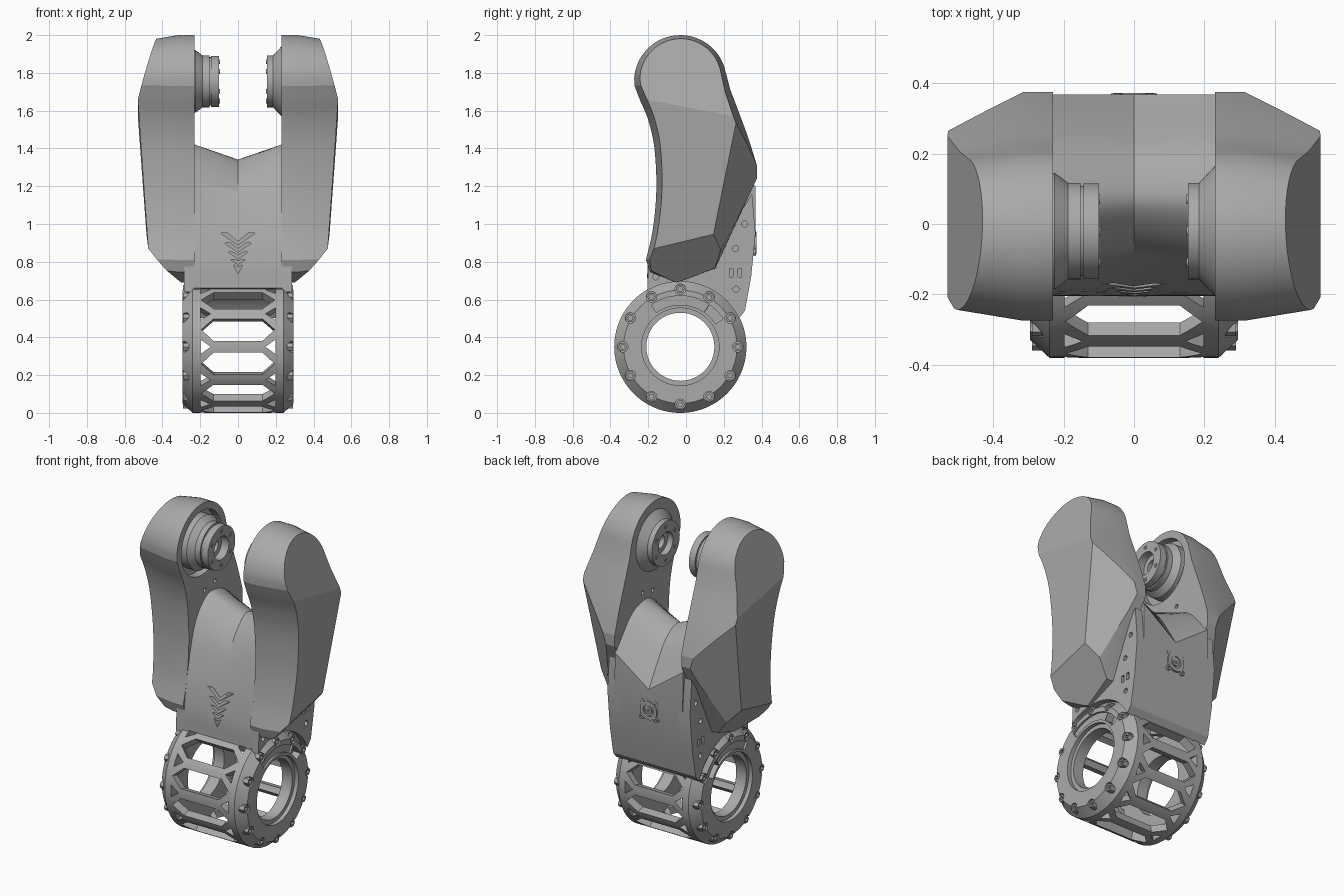
import bpy, bmesh
from math import sin, cos, pi, radians
from mathutils import Vector

if "Cube" in bpy.data.objects:
    bpy.data.objects.remove(bpy.data.objects["Cube"], do_unlink=True)

grey = bpy.data.materials.new("satin grey")
grey.use_nodes = True
colour = (0.4, 0.4, 0.4, 1)
grey.diffuse_color = colour
grey.node_tree.nodes["Principled BSDF"].inputs["Base Color"].default_value = colour

RING_Y, RING_Z = -0.03, 0.35
HUB_Y, HUB_Z = -0.03, 1.755


def finish(bm, name, angle=25):
    bmesh.ops.recalc_face_normals(bm, faces=bm.faces)
    mesh = bpy.data.meshes.new(name)
    bm.to_mesh(mesh)
    bm.free()
    mesh.materials.append(grey)
    ob = bpy.data.objects.new(name, mesh)
    bpy.context.collection.objects.link(ob)
    if angle:
        shade(ob, angle)
    return ob


def shade(ob, angle):
    bpy.ops.object.select_all(action='DESELECT')
    ob.select_set(True)
    bpy.context.view_layer.objects.active = ob
    bpy.ops.object.shade_smooth_by_angle(angle=radians(angle))


def cut(ob, cutter_bm, angle=25):
    cutter = finish(cutter_bm, "cutter", 0)
    cutter.hide_render = True
    mod = ob.modifiers.new("cut", 'BOOLEAN')
    mod.object, mod.operation, mod.solver = cutter, 'DIFFERENCE', 'EXACT'
    bpy.context.view_layer.objects.active = ob
    bpy.ops.object.modifier_apply(modifier=mod.name)
    bpy.data.objects.remove(cutter, do_unlink=True)
    shade(ob, angle)


def loft(bm, sections):
    """Skin a list of closed 3D sections and cap both ends."""
    rows = [[bm.verts.new(p) for p in s] for s in sections]
    n = len(rows[0])
    for a, b in zip(rows, rows[1:]):
        for i in range(n):
            bm.faces.new((a[i], a[(i + 1) % n], b[(i + 1) % n], b[i]))
    bm.faces.new(rows[0])
    bm.faces.new(rows[-1])


def prism(bm, pts, vec):
    loft(bm, [pts, [Vector(p) + Vector(vec) for p in pts]])


def lathe(bm, profile, y, z, seg=72):
    """Turn a closed (x, radius) profile about an axis along x."""
    rows = []
    for k in range(seg):
        a = 2 * pi * k / seg
        rows.append([bm.verts.new((x, y + r * cos(a), z + r * sin(a))) for x, r in profile])
    n = len(profile)
    for k in range(seg):
        a, b = rows[k], rows[(k + 1) % seg]
        for i in range(n):
            bm.faces.new((a[i], a[(i + 1) % n], b[(i + 1) % n], b[i]))


def circle(y, z, r, start=0, end=345, n=24):
    angles = [radians(start + (end - start) * i / (n - 1)) for i in range(n)]
    return [(y + r * cos(a), z + r * sin(a)) for a in angles]


def at_x(pts, x):
    return [(x, y, z) for y, z in pts]


def curve(points, n=6):
    """Smooth path through 2D points."""
    p = [Vector(q) for q in points]
    p = [2 * p[0] - p[1]] + p + [2 * p[-1] - p[-2]]
    out = []
    for a, b, c, d in zip(p, p[1:], p[2:], p[3:]):
        for i in range(n):
            t = i / n
            out.append(0.5 * (2 * b + (c - a) * t + (2 * a - 5 * b + 4 * c - d) * t**2
                              + (3 * b - a - 3 * c + d) * t**3))
    return [tuple(q) for q in out] + [tuple(points[-1])]


def inset(pts, d):
    """Move a counter-clockwise outline inwards."""
    out = []
    for i, p in enumerate(pts):
        a, b = Vector(pts[i - 1]), Vector(pts[(i + 1) % len(pts)])
        t = (b - a).normalized()
        out.append((p[0] - t.y * d, p[1] + t.x * d))
    return out


# Ring housing with window cage
bm = bmesh.new()
half = [(0.24, 0.35), (0.295, 0.30), (0.295, 0.205), (0.27, 0.205), (0.27, 0.18), (0.2, 0.18), (0.2, 0.3)]
lathe(bm, half + [(-x, r) for x, r in reversed(half)], RING_Y, RING_Z, 96)
ring = finish(bm, "ring_housing")


def radial(bm, shape, angle):
    a = radians(angle)
    out, side = Vector((0, cos(a), sin(a))), Vector((0, -sin(a), cos(a)))
    base = Vector((0, RING_Y, RING_Z)) + out * 0.25
    prism(bm, [base + Vector((x, 0, 0)) + side * t for x, t in shape], out * 0.15)


bm = bmesh.new()
window = [(0.195, 0), (0.13, 0.06), (-0.13, 0.06), (-0.195, 0), (-0.13, -0.06), (0.13, -0.06)]
for k in range(12):
    radial(bm, window, 15 + 30 * k)
    for s in (-1, 1):
        radial(bm, [(s * 0.145, 0), (s * 0.198, 0.038), (s * 0.198, -0.038)], 30 * k)
cut(ring, bm)

# Bolt pockets and the curved recess on each ring face
bolts = circle(RING_Y, RING_Z, 0.305, 0, 330, 12)
bm = bmesh.new()
for s in (-1, 1):
    for y, z in bolts:
        prism(bm, at_x(circle(y, z, 0.028, n=16, end=337.5), s * 0.245), (s * 0.1, 0, 0))
    for start, end, x in ((56, 125, 0.283), (33, 55, 0.245)):
        sector = circle(RING_Y, RING_Z, 0.27, start, end, 12) + circle(RING_Y, RING_Z, 0.222, end, start, 12)
        prism(bm, at_x(sector, s * x), (s * 0.1, 0, 0))
cut(ring, bm)
bm = bmesh.new()
for s in (-1, 1):
    for y, z in bolts:
        lathe(bm, [(s * 0.24, 0.024), (s * 0.29, 0.024), (s * 0.29, 0.013), (s * 0.24, 0.013)], y, z, 6)
finish(bm, "ring_bolts")

# Central body: domed top with a V crease
lower = [(0.368, 0.95), (0.345, 0.72), (0.312, 0.54)] + circle(RING_Y, RING_Z, 0.345, 26, 118, 16)
side = curve([(-0.205, 0.66), (-0.2, 0.8), (-0.17, 1.0), (-0.1, 1.27), (0, 1.4), (0.1, 1.42),
              (0.22, 1.37), (0.367, 1.2)]) + lower
middle = curve([(-0.205, 0.66), (-0.2, 0.8), (-0.15, 1.0), (-0.07, 1.18), (0.02, 1.3), (0.1, 1.34),
                (0.22, 1.26), (0.367, 1.03)]) + lower
bm = bmesh.new()
loft(bm, [at_x(side, -0.235), at_x(middle, 0), at_x(side, 0.235)])
body = finish(bm, "body")

# Chevron vents
bm = bmesh.new()
for w, z in ((0.092, 0.888), (0.072, 0.85), (0.054, 0.815), (0.04, 0.785)):
    rise = w * 0.7
    v = [(-w, z + rise), (0, z), (w, z + rise), (w * 0.6, z + rise), (0, z + 0.02), (-w * 0.6, z + rise)]
    prism(bm, [(x, -0.3, q) for x, q in v], (0, 0.2, 0))
prism(bm, [(-0.025, -0.3, 0.785), (0, -0.3, 0.735), (0.025, -0.3, 0.785), (0, -0.3, 0.772)], (0, 0.2, 0))
cut(body, bm)

# Body cheeks with screw holes and slots
outline = [(-0.205, 0.64), (-0.2, 0.785), (0.1, 0.8), (0.25, 1.0), (0.35, 1.16)] + lower
for s, label in ((1, "left"), (-1, "right")):
    bm = bmesh.new()
    prism(bm, at_x(outline, s * 0.2), (s * 0.085, 0, 0))
    cheek = finish(bm, label + "_cheek")
    bm = bmesh.new()
    for y, z in ((0.31, 1.0), (0.262, 0.87), (0.265, 0.655), (-0.16, 0.72)):
        prism(bm, at_x(circle(y, z, 0.016, n=16, end=337.5), s * 0.25), (s * 0.1, 0, 0))
    for y in (0.24, 0.285):
        slot = [(y - 0.01, 0.72), (y + 0.01, 0.72), (y + 0.01, 0.765), (y - 0.01, 0.765)]
        prism(bm, at_x(slot, s * 0.25), (s * 0.1, 0, 0))
    cut(cheek, bm)

# Round port on the back
bm = bmesh.new()
lathe(bm, [(-0.02, 0.058), (0.008, 0.058), (0.008, 0.036), (-0.02, 0.036)], 0, 0, 32)
lathe(bm, [(-0.02, 0.022), (0.006, 0.022), (0.006, 0.008), (-0.02, 0.008)], 0, 0, 24)
for k in range(4):
    y, z = 0.07 * cos(pi / 4 + k * pi / 2), 0.07 * sin(pi / 4 + k * pi / 2)
    lathe(bm, [(-0.02, 0.016), (0.006, 0.016), (0.006, 0.007), (-0.02, 0.007)], y, z, 16)
port = finish(bm, "back_port")
port.location = (0, 0.364, 0.9)
port.rotation_euler = (0, 0, pi / 2)

# Arm covers: tapered extrusion trimmed by flat facets
shape = circle(HUB_Y, HUB_Z, 0.245, 12, 176, 32)
shape += curve([(-0.272, 1.73), (-0.245, 1.66), (-0.2, 1.55), (-0.167, 1.4), (-0.157, 1.18),
                (-0.176, 0.97), (-0.212, 0.81)])
shape += [(-0.19, 0.745), (-0.05, 0.69), (0.155, 0.765), (0.375, 1.24)]
shape += curve([(0.375, 1.31), (0.335, 1.44), (0.288, 1.57), (0.235, 1.71)], 3)
ridge_front, ridge_back = (0.53, -0.21, 1.66), (0.53, 0.28, 1.565)
facets = [
    (ridge_front, ridge_back, (0.43, -0.03, 1.985)),
    (ridge_front, ridge_back, (0.475, -0.17, 0.87)),
    ((0.475, -0.17, 0.87), (0.48, 0.145, 0.94), (0.3, -0.05, 0.69)),
    ((0.52, 0.28, 1.57), (0.48, 0.145, 0.93), (0.31, 0.375, 1.3)),
]
for s, label in ((1, "left"), (-1, "right")):
    bm = bmesh.new()
    loft(bm, [at_x(shape, 0.23), at_x(shape, 0.315), at_x(inset(shape, 0.04), 0.56)])
    bmesh.ops.recalc_face_normals(bm, faces=bm.faces)
    for a, b, c in facets:
        a, b, c = Vector(a), Vector(b), Vector(c)
        normal = (b - a).cross(c - a).normalized()
        if normal.dot(Vector((0.24, 0, 1.2)) - a) > 0:
            normal.negate()
        bmesh.ops.bisect_plane(bm, geom=bm.verts[:] + bm.edges[:] + bm.faces[:], dist=1e-5,
                               plane_co=a, plane_no=normal, clear_outer=True)
        bmesh.ops.holes_fill(bm, edges=[e for e in bm.edges if e.is_boundary], sides=0)
    for v in bm.verts:
        v.co.x *= s
    cover = finish(bm, label + "_arm_cover", 14)
    # Inner recess around the hub and small holes
    bm = bmesh.new()
    if s < 0:
        prism(bm, at_x(circle(HUB_Y, HUB_Z, 0.2, n=48, end=352.5), -0.28), (0.1, 0, 0))
    for y, z in ((0.1, 1.47), (0.0, 1.45)):
        prism(bm, at_x(circle(y, z, 0.013, n=16, end=337.5), s * 0.27), (-s * 0.1, 0, 0))
    cut(cover, bm, 14)

# Joint hubs
long_hub = [(-0.3, 0.165), (-0.225, 0.165), (-0.187, 0.137), (-0.152, 0.137), (-0.152, 0.128),
            (-0.143, 0.128), (-0.143, 0.135), (-0.1, 0.135), (-0.1, 0.072), (-0.15, 0.072),
            (-0.15, 0.04), (-0.3, 0.04)]
short_hub = [(0.3, 0.185), (0.23, 0.185), (0.185, 0.137), (0.153, 0.137), (0.153, 0.07),
             (0.19, 0.07), (0.19, 0.04), (0.3, 0.04)]
for name, profile, face in (("right_hub", long_hub, -0.1), ("left_hub", short_hub, 0.153)):
    bm = bmesh.new()
    lathe(bm, profile, HUB_Y + 0.01, HUB_Z)
    d = 0.004 if face < 0 else -0.004
    for y, z in circle(HUB_Y + 0.01, HUB_Z, 0.104, 30, 330, 6):
        lathe(bm, [(face - d, 0.013), (face + d, 0.013), (face + d, 0.006), (face - d, 0.006)], y, z, 16)
    finish(bm, name)
